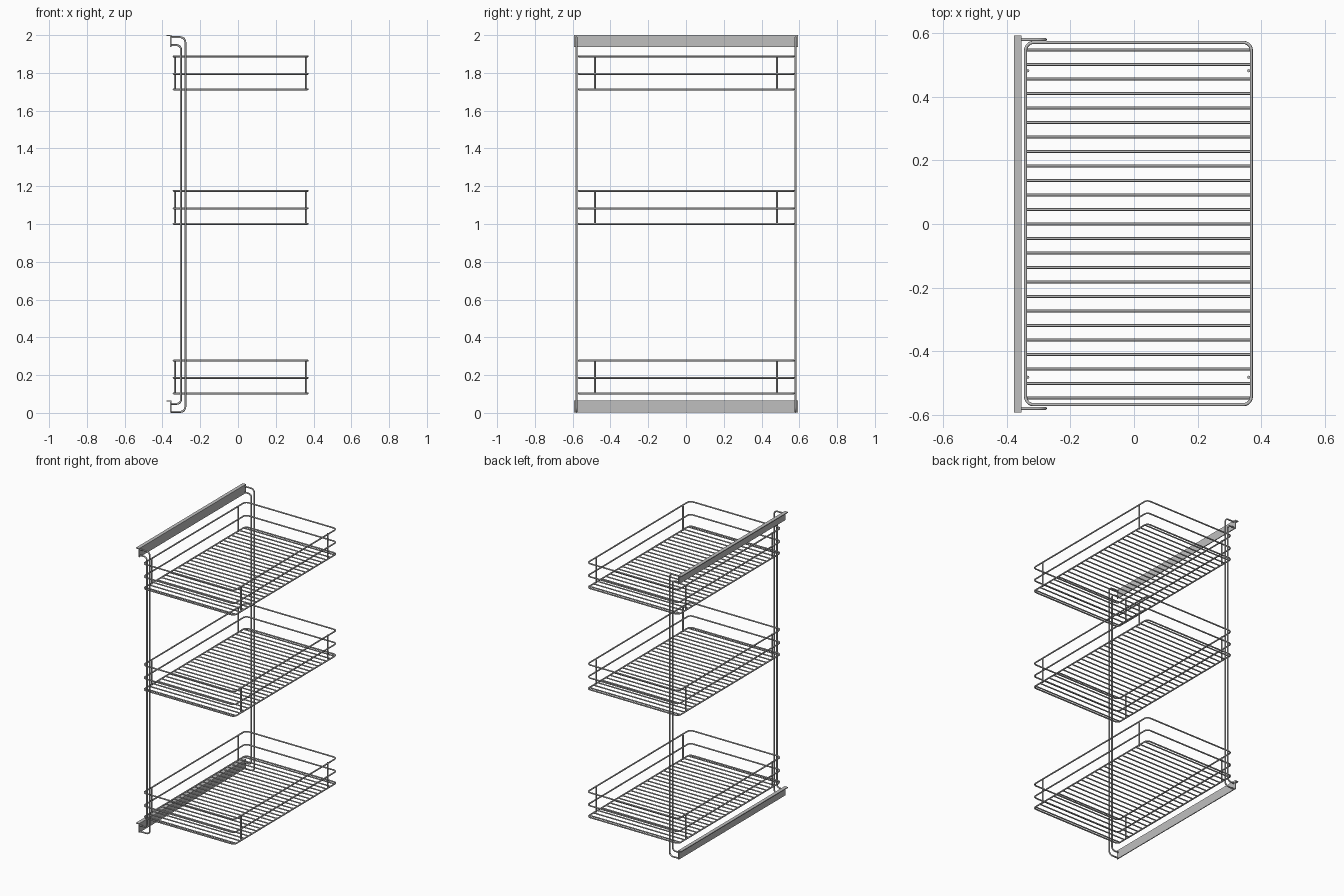
import bpy, bmesh
from math import pi, cos, sin
from mathutils import Vector

if "Cube" in bpy.data.objects:
    bpy.data.objects.remove(bpy.data.objects["Cube"])

steel = bpy.data.materials.new("grey steel")
steel.diffuse_color = (0.52, 0.52, 0.52, 1)
steel.use_nodes = True
steel.node_tree.nodes["Principled BSDF"].inputs["Base Color"].default_value = steel.diffuse_color
WIRE = 0.005  # wire radius


def finish(obj):
    obj.data.materials.clear()
    obj.data.materials.append(steel)
    bpy.ops.object.select_all(action='DESELECT')
    obj.select_set(True)
    bpy.context.view_layer.objects.active = obj


def wires(name, paths, radius=WIRE, closed=False):
    """Sweep a round wire along each path and turn the result into a mesh."""
    cu = bpy.data.curves.new(name, 'CURVE')
    cu.dimensions = '3D'
    cu.bevel_depth = radius
    cu.bevel_resolution = 2
    cu.use_fill_caps = True
    for path in paths:
        sp = cu.splines.new('POLY')
        sp.points.add(len(path) - 1)
        for p, co in zip(sp.points, path):
            p.co = (*co, 1)
        sp.use_cyclic_u = closed
    obj = bpy.data.objects.new(name, cu)
    bpy.context.collection.objects.link(obj)
    finish(obj)
    bpy.ops.object.convert(target='MESH')
    bpy.ops.object.shade_smooth_by_angle(angle=pi / 3)
    return bpy.context.object


def rounded(points, r, closed=False, steps=5):
    """Replace each right-angle corner by an arc of radius r."""
    pts = [Vector(p) for p in points]
    out = []
    for i, p in enumerate(pts):
        if not closed and i in (0, len(pts) - 1):
            out.append(p)
            continue
        a = (pts[i - 1] - p).normalized()
        b = (pts[(i + 1) % len(pts)] - p).normalized()
        for k in range(steps + 1):
            t = k / steps * pi / 2
            out.append(p + a * r * (1 - sin(t)) + b * r * (1 - cos(t)))
    return out


# Mounting rails: thin angle profile extruded along y
def rail(name, z0, z1):
    xl, xi, xo, t = -0.378, -0.359, -0.353, 0.006
    prof = [(xo, z0), (xo, z1), (xl, z1), (xl, z1 - t), (xi, z1 - t), (xi, z0)]
    bm = bmesh.new()
    face = bm.faces.new([bm.verts.new((x, -0.593, z)) for x, z in prof])
    ext = bmesh.ops.extrude_face_region(bm, geom=[face])
    bmesh.ops.translate(bm, vec=(0, 1.186, 0),
                        verts=[v for v in ext['geom'] if isinstance(v, bmesh.types.BMVert)])
    bmesh.ops.recalc_face_normals(bm, faces=bm.faces)
    me = bpy.data.meshes.new(name)
    bm.to_mesh(me)
    bm.free()
    obj = bpy.data.objects.new(name, me)
    bpy.context.collection.objects.link(obj)
    finish(obj)


rail("top_rail", 1.938, 2.0)
rail("bottom_rail", 0.003, 0.066)

# Upright frames: two nested C-shaped wires at the front and the back
for name, y in (("front_frame", -0.58), ("back_frame", 0.58)):
    outer = rounded([(-0.355, y, 1.989), (-0.279, y, 1.989),
                     (-0.279, y, 0.0055), (-0.355, y, 0.0055)], 0.026)
    inner = rounded([(-0.355, y, 1.947), (-0.302, y, 1.947),
                     (-0.302, y, 0.048), (-0.355, y, 0.048)], 0.022)
    wires(name, [outer, inner], 0.0052)

# Wire baskets
X0, X1, Y0, Y1 = -0.341, 0.369, -0.568, 0.571
for name, z in (("lower", 0.103), ("middle", 1.001), ("upper", 1.713)):
    # three rounded hoops
    hoops = [rounded([(X0, Y0, z + h), (X1, Y0, z + h), (X1, Y1, z + h), (X0, Y1, z + h)],
                     0.025, closed=True) for h in (0, 0.082, 0.174)]
    wires(name + "_basket_hoops", hoops, closed=True)
    # floor slats
    wires(name + "_basket_slats",
          [[(X0, i * 0.0456, z), (X1, i * 0.0456, z)] for i in range(-12, 13)], 0.0045)
    # four posts just inside the hoops
    wires(name + "_basket_posts",
          [[(x, y, z), (x, y, z + 0.174)]
           for x in (X0 + 0.007, X1 - 0.008) for y in (-0.482, 0.482)])
